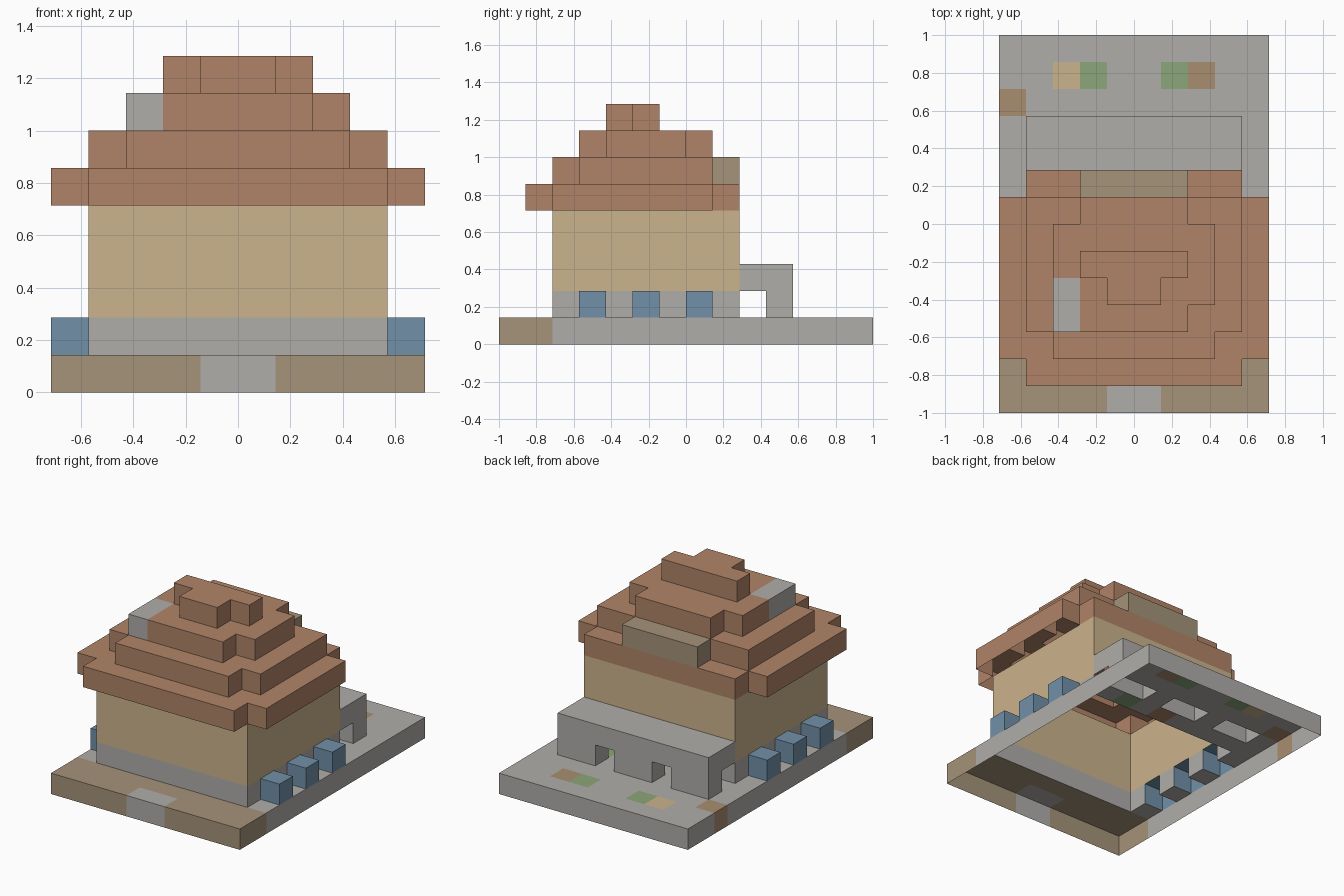
import bpy, bmesh, math
from mathutils import Vector

if "Cube" in bpy.data.objects:
    bpy.data.objects.remove(bpy.data.objects["Cube"])

U = 1 / 7  # block size


def srgb(h):
    c = [int(h[i:i + 2], 16) / 255 for i in (0, 2, 4)]
    return [v / 12.92 if v <= 0.04045 else ((v + 0.055) / 1.055) ** 2.4 for v in c] + [1]


COLOURS = {"stone_grey": "B0AEAA", "earth_brown": "A5937A", "sand": "CBB38C",
           "terracotta": "B08468", "window_blue": "7190A8", "leaf_green": "8CA67A",
           "clay_brown": "A98D70"}
mats = {}
for name, h in COLOURS.items():
    mats[name] = bpy.data.materials.new(name)
    mats[name].diffuse_color = srgb(h)

blocks = {}  # cell -> (part, colour)


def fill(part, colour, x, y, z):
    """Fill a block range; later fills replace earlier ones."""
    for i in range(*x):
        for j in range(*y):
            for k in range(*z):
                blocks[i, j, k] = (part, colour)


# Ground slab with front path and garden patches
fill("ground_slab", "stone_grey", (0, 10), (0, 14), (0, 1))
fill("ground_slab", "earth_brown", (0, 10), (0, 2), (0, 1))
fill("ground_slab", "stone_grey", (4, 6), (0, 1), (0, 1))
for i, j, colour in ((0, 11, "clay_brown"), (2, 12, "sand"), (3, 12, "leaf_green"),
                     (6, 12, "leaf_green"), (7, 12, "clay_brown"),
                     (7, 9, "leaf_green"), (5, 9, "terracotta")):
    fill("ground_slab", colour, (i, i + 1), (j, j + 1), (0, 1))

# House body: stone footing and sand walls
fill("footing", "stone_grey", (1, 9), (2, 9), (1, 2))
fill("walls", "sand", (1, 9), (2, 9), (2, 5))

# Window boxes on both sides
for i in (0, 9):
    for j in (3, 5, 7):
        fill("window_boxes", "window_blue", (i, i + 1), (j, j + 1), (1, 2))

# Rear arcade: roof on three legs
fill("arcade", "stone_grey", (1, 9), (9, 11), (2, 3))
for i in (1, 4, 7):
    fill("arcade", "stone_grey", (i, i + 2), (10, 11), (1, 2))

# Stepped roof: two overlapping rectangles per layer
for k, x1, y1, x2, y2 in ((5, (0, 10), (2, 8), (1, 9), (1, 9)),
                          (6, (1, 9), (3, 8), (2, 8), (2, 8)),
                          (7, (2, 8), (4, 7), (3, 7), (3, 8)),
                          (8, (3, 7), (5, 6), (4, 6), (4, 6))):
    fill("roof", "terracotta", x1, y1, (k, k + 1))
    fill("roof", "terracotta", x2, y2, (k, k + 1))
fill("dormer", "earth_brown", (3, 7), (8, 9), (6, 7))
fill("chimney", "stone_grey", (2, 3), (3, 5), (7, 8))

# Outer faces only; the shell is open underneath
SIDES = [Vector(d) for d in ((1, 0, 0), (-1, 0, 0), (0, 1, 0), (0, -1, 0), (0, 0, 1))]


def build(part):
    names = sorted({c for p, c in blocks.values() if p == part})
    bm = bmesh.new()
    for cell, (p, colour) in blocks.items():
        if p != part:
            continue
        for n in SIDES:
            if tuple(int(a + b) for a, b in zip(cell, n)) in blocks:
                continue
            u = Vector((n.y, n.z, n.x))
            v = n.cross(u)
            mid = Vector(cell) + Vector((0.5, 0.5, 0.5)) + n / 2
            corners = [mid + u * a / 2 + v * b / 2
                       for a, b in ((-1, -1), (1, -1), (1, 1), (-1, 1))]
            f = bm.faces.new([bm.verts.new((q - Vector((5, 7, 0))) * U) for q in corners])
            f.material_index = names.index(colour)
    bmesh.ops.remove_doubles(bm, verts=bm.verts, dist=0.001)
    bmesh.ops.dissolve_limit(bm, angle_limit=math.radians(1), verts=bm.verts,
                             edges=bm.edges, delimit={'MATERIAL'})
    me = bpy.data.meshes.new(part)
    bm.to_mesh(me)
    bm.free()
    for c in names:
        me.materials.append(mats[c])
    bpy.context.collection.objects.link(bpy.data.objects.new(part, me))


for part in dict.fromkeys(p for p, c in blocks.values()):
    build(part)

for m in bpy.data.materials:
    if m.users and not m.is_grease_pencil:
        m.use_nodes = True
        m.node_tree.nodes["Principled BSDF"].inputs["Base Color"].default_value = m.diffuse_color
